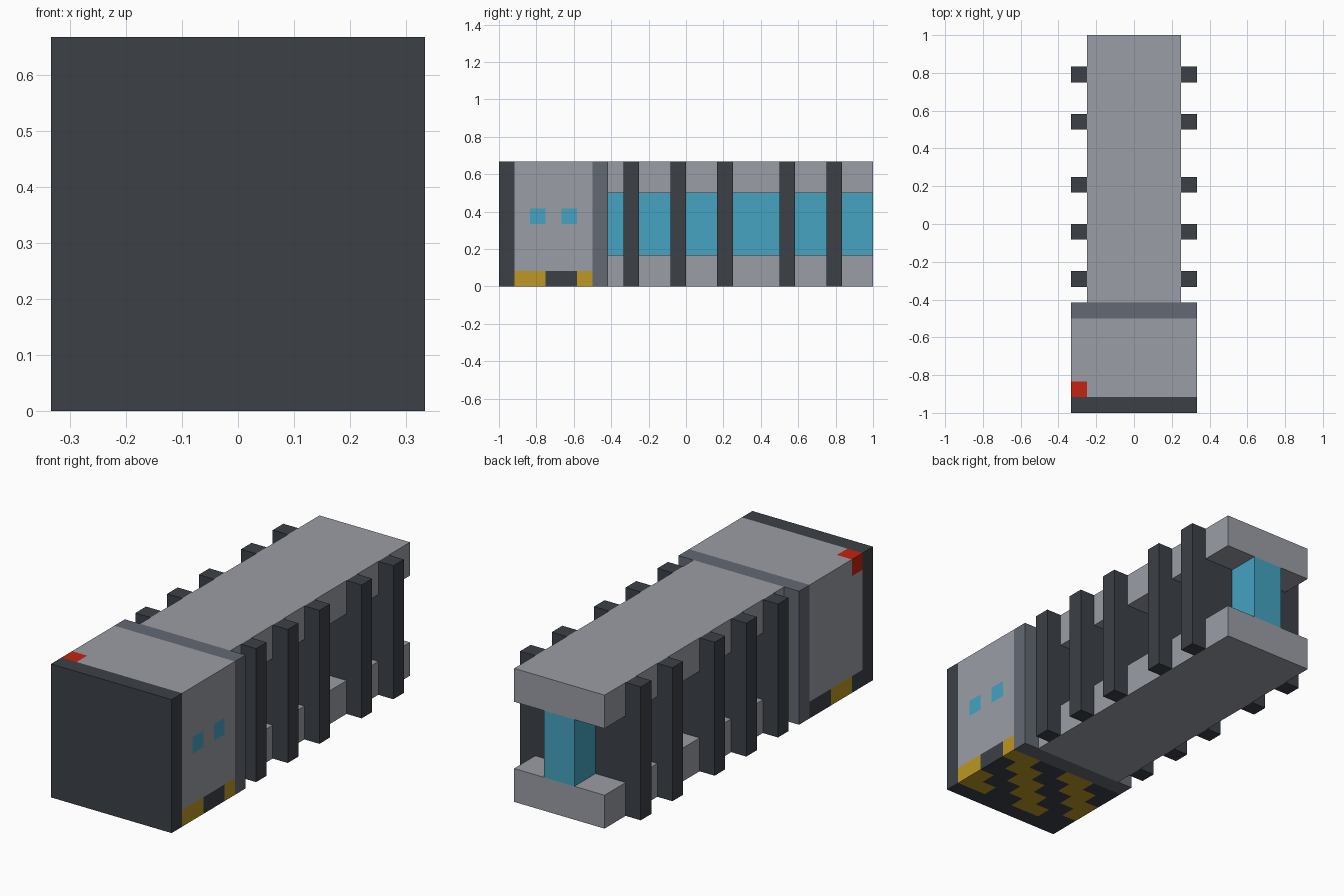
import bpy
import bmesh
from math import floor
from mathutils import Vector

cube = bpy.data.objects.get("Cube")
if cube:
    bpy.data.objects.remove(cube, do_unlink=True)

UNIT = 1 / 12  # one block; all sizes below are in blocks


def material(name, rgb):
    """Flat material from 0-255 sRGB values."""
    linear = [((c / 255 + 0.055) / 1.055) ** 2.4 for c in rgb] + [1]
    mat = bpy.data.materials.new(name)
    mat.use_nodes = True
    mat.diffuse_color = linear
    mat.node_tree.nodes["Principled BSDF"].inputs["Base Color"].default_value = linear
    return mat


light = material("light grey", (154, 157, 165))
middle = material("middle grey", (99, 104, 114))
dark = material("charcoal", (60, 65, 71))
cyan = material("cyan", (69, 163, 193))
yellow = material("hazard yellow", (189, 151, 36))
red = material("red", (196, 35, 15))


def finish(name, bm, mats):
    bmesh.ops.recalc_face_normals(bm, faces=bm.faces)
    bmesh.ops.scale(bm, vec=(UNIT, UNIT, UNIT), verts=bm.verts)
    mesh = bpy.data.meshes.new(name)
    bm.to_mesh(mesh)
    bm.free()
    for mat in mats:
        mesh.materials.append(mat)
    obj = bpy.data.objects.new(name, mesh)
    bpy.context.collection.objects.link(obj)
    return obj


def box_mesh(low, high):
    bm = bmesh.new()
    low, high = Vector(low), Vector(high)
    bmesh.ops.create_cube(bm, size=1)
    for v in bm.verts:
        v.co = (low + high) / 2 + v.co * (high - low)
    return bm


def box(name, low, high, mat):
    return finish(name, box_mesh(low, high), [mat])


# Front plate and rear collar of the head
box("front_plate", (-4, -12, 0), (4, -11, 8), dark)
box("head_collar", (-4, -6, 0), (4, -5, 8), middle)

# Head block, cut into cells for its painted details
low, high = (-4, -11, 0), (4, -6, 8)
head = box_mesh(low, high)
for axis in range(3):
    normal = Vector((0, 0, 0))
    normal[axis] = 1
    for cut in range(low[axis] + 1, high[axis]):
        bmesh.ops.bisect_plane(head, geom=head.verts[:] + head.edges[:] + head.faces[:],
                               plane_co=normal * cut, plane_no=normal)
head.normal_update()
for face in head.faces:
    cell = face.calc_center_median() - face.normal * 0.5
    i, j, k = floor(4 - cell.x), floor(cell.y + 11), floor(cell.z)
    if k == 0:  # diagonal hazard stripes along the base
        face.material_index = 1 if (i + j) % 4 < 2 else 2
    elif (i, j, k) == (7, 0, 7):  # corner lamp
        face.material_index = 3
    elif face.normal.x > 0.5 and k == 4 and j in (1, 3):  # indicator lights
        face.material_index = 4
finish("head_block", head, [light, yellow, dark, red, cyan])

# Rails and glowing core of the body
box("upper_rail", (-3, -5, 6), (3, 12, 8), light)
box("lower_rail", (-3, -5, 0), (3, 12, 2), light)
box("energy_core", (-1, -5, 2), (1, 12, 6), cyan)

# H-shaped fins wrapped around the core
profile = [(-4, 0), (-3, 0), (-3, 2), (3, 2), (3, 0), (4, 0),
           (4, 8), (3, 8), (3, 6), (-3, 6), (-3, 8), (-4, 8)]
for number, y in enumerate((-4, -1, 2, 6, 9), 1):
    bm = bmesh.new()
    face = bm.faces.new([bm.verts.new((x, y, z)) for x, z in profile])
    result = bmesh.ops.extrude_face_region(bm, geom=[face])
    moved = [g for g in result["geom"] if isinstance(g, bmesh.types.BMVert)]
    bmesh.ops.translate(bm, vec=(0, 1, 0), verts=moved)
    finish(f"fin_{number}", bm, [dark])
